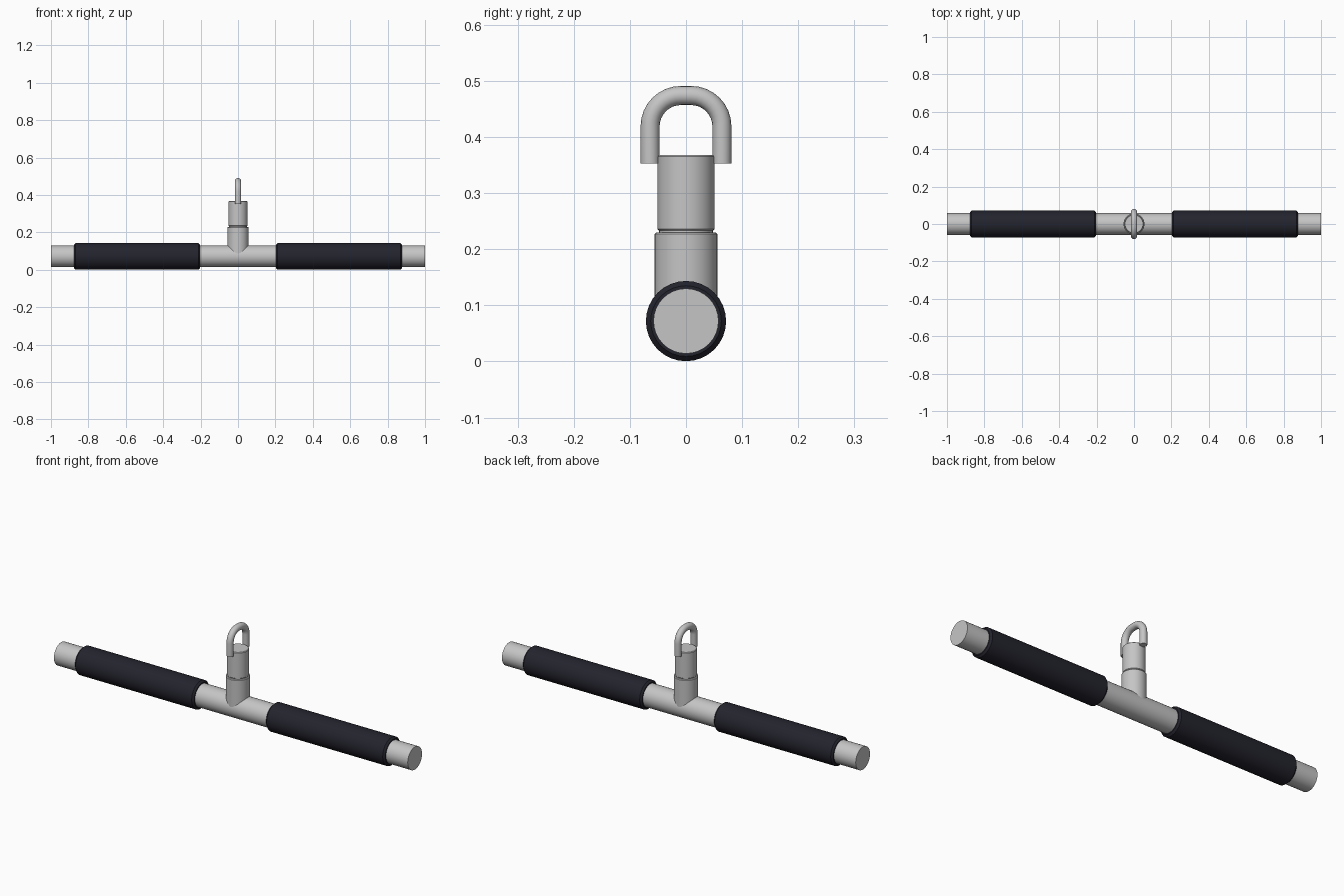
import bpy, bmesh, math
from mathutils import Matrix, Vector

if "Cube" in bpy.data.objects:
    bpy.data.objects.remove(bpy.data.objects["Cube"])

BAR_Z = 0.072


def material(name, rgb):
    m = bpy.data.materials.new(name)
    m.diffuse_color = (*rgb, 1)
    m.use_nodes = True
    m.node_tree.nodes["Principled BSDF"].inputs["Base Color"].default_value = m.diffuse_color
    return m


steel = material("brushed_steel", (0.56, 0.56, 0.56))
rubber = material("dark_rubber", (0.017, 0.017, 0.027))


def finish(name, bm, mat, matrix):
    bmesh.ops.recalc_face_normals(bm, faces=bm.faces)
    bm.transform(matrix)
    mesh = bpy.data.meshes.new(name)
    bm.to_mesh(mesh)
    bm.free()
    mesh.materials.append(mat)
    ob = bpy.data.objects.new(name, mesh)
    bpy.context.collection.objects.link(ob)
    bpy.ops.object.select_all(action='DESELECT')
    ob.select_set(True)
    bpy.context.view_layer.objects.active = ob
    bpy.ops.object.shade_smooth_by_angle(angle=math.radians(35))
    return ob


def skin(bm, rings, closed=False):
    """Join rings of vertices; cap the ends, or close into a tube."""
    n = len(rings[0])
    pairs = list(zip(rings, rings[1:])) + ([(rings[-1], rings[0])] if closed else [])
    for a, b in pairs:
        for i in range(n):
            j = (i + 1) % n
            bm.faces.new((a[i], a[j], b[j], b[i]))
    if not closed:
        bm.faces.new(rings[0])
        bm.faces.new(rings[-1])


def lathe(name, profile, mat, matrix=Matrix(), closed=False, sides=32):
    """Revolve (radius, height) points around z."""
    bm = bmesh.new()
    rings = [[bm.verts.new((r * math.cos(math.tau * i / sides),
                            r * math.sin(math.tau * i / sides), h))
              for i in range(sides)] for r, h in profile]
    skin(bm, rings, closed)
    return finish(name, bm, mat, matrix)


# horizontal bar
along_x = Matrix.Translation((0, 0, BAR_Z)) @ Matrix.Rotation(math.pi / 2, 4, 'Y')
lathe("bar", [(0.058, -1), (0.058, 1)], steel, along_x)

# rubber grips, bevelled sleeves on both sides
for side, label in ((-1, "left"), (1, "right")):
    sleeve = [(0.0575, 0.203), (0.063, 0.203), (0.0715, 0.212),
              (0.0715, 0.868), (0.063, 0.877), (0.0575, 0.877)]
    lathe(label + "_grip", [(r, side * h) for r, h in sleeve], rubber, along_x, closed=True)

# stem, narrow neck and swivel
lathe("stem", [(0.056, BAR_Z), (0.056, 0.227), (0.053, 0.230)], steel)
lathe("swivel_neck", [(0.048, 0.22), (0.048, 0.24)], steel)
lathe("swivel", [(0.048, 0.233), (0.051, 0.236), (0.051, 0.365), (0.048, 0.368)], steel)

# arched hook: round tube swept in the yz plane
half, rad, corner, spring = 0.064, 0.017, 0.055, 0.419
path = [(Vector((0, -half, 0.353)), math.pi)]
for sign, start in ((-1, math.pi), (1, math.pi / 2)):
    for k in range(9):
        a = start - k * math.pi / 16
        centre = Vector((0, sign * (half - corner), spring))
        path.append((centre + corner * Vector((0, math.cos(a), math.sin(a))), a))
path.append((Vector((0, half, 0.353)), 0))
bm = bmesh.new()
rings = []
for p, a in path:
    out = Vector((0, math.cos(a), math.sin(a)))
    rings.append([bm.verts.new(p + rad * (math.cos(t) * out + math.sin(t) * Vector((1, 0, 0))))
                  for t in (math.tau * i / 16 for i in range(16))])
skin(bm, rings)
finish("hook", bm, steel, Matrix())
